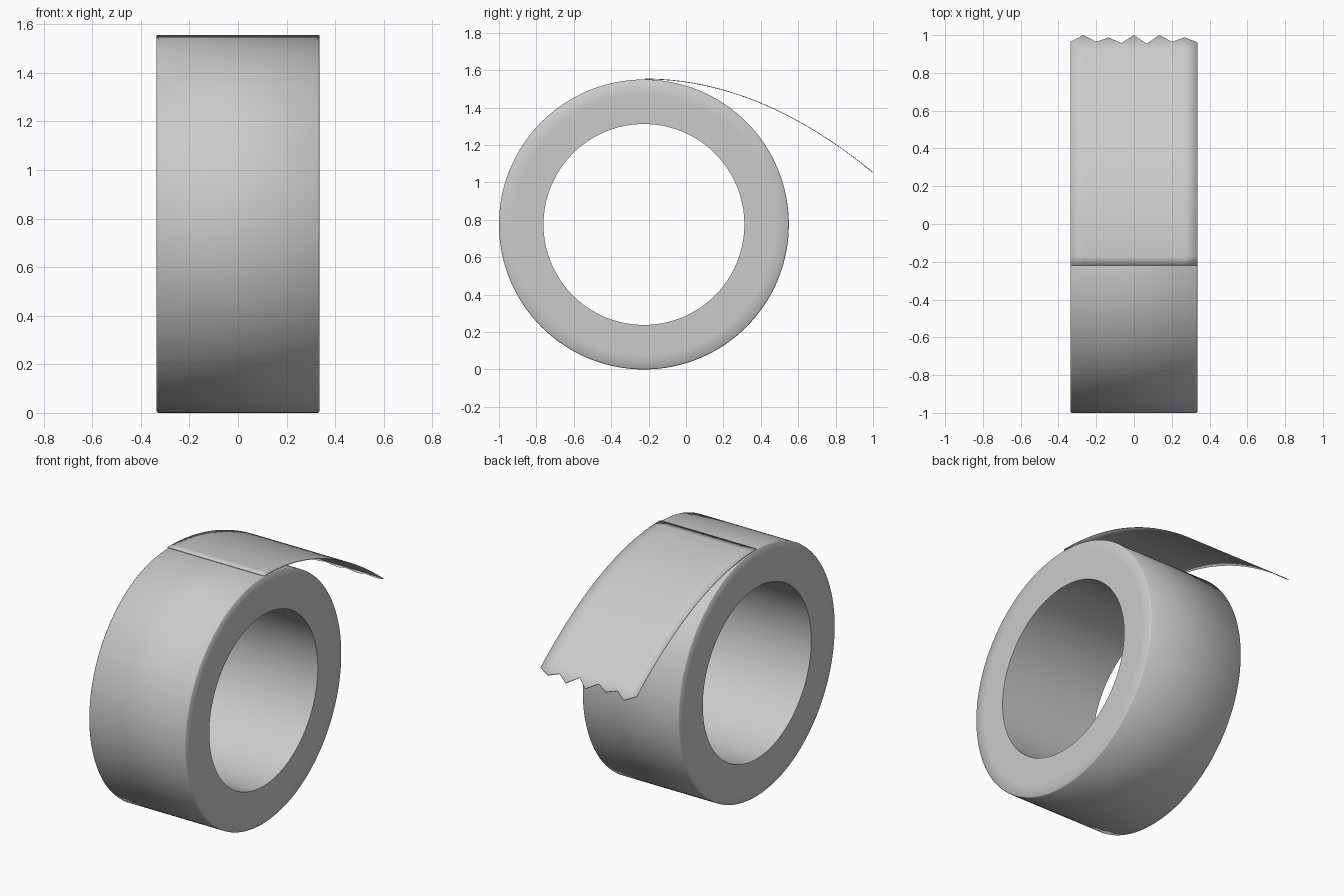
import bpy, bmesh, math

if "Cube" in bpy.data.objects:
    bpy.data.objects.remove(bpy.data.objects["Cube"])

W = 0.335                      # half width of the tape
CY, CZ = -0.225, 0.775         # roll centre
R_OUT, R_IN = 0.775, 0.537

grey = bpy.data.materials.new("light grey")
grey.diffuse_color = (0.6, 0.6, 0.6, 1)
grey.use_nodes = True
grey.node_tree.nodes["Principled BSDF"].inputs["Base Color"].default_value = grey.diffuse_color


def add_object(name, bm):
    bmesh.ops.recalc_face_normals(bm, faces=bm.faces)
    me = bpy.data.meshes.new(name)
    bm.to_mesh(me)
    bm.free()
    me.materials.append(grey)
    ob = bpy.data.objects.new(name, me)
    bpy.context.collection.objects.link(ob)
    bpy.context.view_layer.objects.active = ob
    ob.select_set(True)
    return ob


# Tape roll: a lathed ring profile with a small chamfer on the outer rims
C = 0.006
half = [(W, R_IN), (W, 0.70), (W, R_OUT - C), (W - C, R_OUT)]
profile = half + [(-x, r) for x, r in reversed(half)]
N = 128
bm = bmesh.new()
rings = []
for i in range(N):
    a = 2 * math.pi * i / N
    rings.append([bm.verts.new((x, CY + r * math.cos(a), CZ + r * math.sin(a)))
                  for x, r in profile])
n = len(profile)
for i in range(N):
    p, q = rings[i], rings[(i + 1) % N]
    for j in range(n):
        k = (j + 1) % n
        bm.faces.new((p[j], p[k], q[k], q[j]))
add_object("tape_roll", bm)
bpy.ops.object.shade_smooth_by_angle(angle=math.radians(60))
bpy.ops.object.select_all(action='DESELECT')

# Loose strip: a thin closed sheet peeling off the top, with a torn zigzag end
END = [0.965, 1.0, 0.965, 0.987, 0.958, 1.0, 0.955, 1.0, 0.965, 0.988, 0.962]
START, TOP, THICK, ROWS = -0.22, 1.555, 0.004, 24
bm = bmesh.new()
grid = []
for i in range(ROWS + 1):
    row = []
    for j, end in enumerate(END):
        x = -W + 2 * W * j / (len(END) - 1)
        # rows stay straight until the last one, which follows the tear
        y = START + (0.92 - START) * i / (ROWS - 1) if i < ROWS else end
        row.append(bm.verts.new((x, y, TOP - 0.336 * (y - START) ** 2)))
    grid.append(row)
for a, b in zip(grid, grid[1:]):
    for j in range(len(END) - 1):
        bm.faces.new((a[j], a[j + 1], b[j + 1], b[j]))
res = bmesh.ops.extrude_face_region(bm, geom=bm.faces[:], use_keep_orig=True)
for v in res["geom"]:
    if isinstance(v, bmesh.types.BMVert):
        v.co.z -= THICK
add_object("loose_strip", bm)
bpy.ops.object.shade_smooth()
